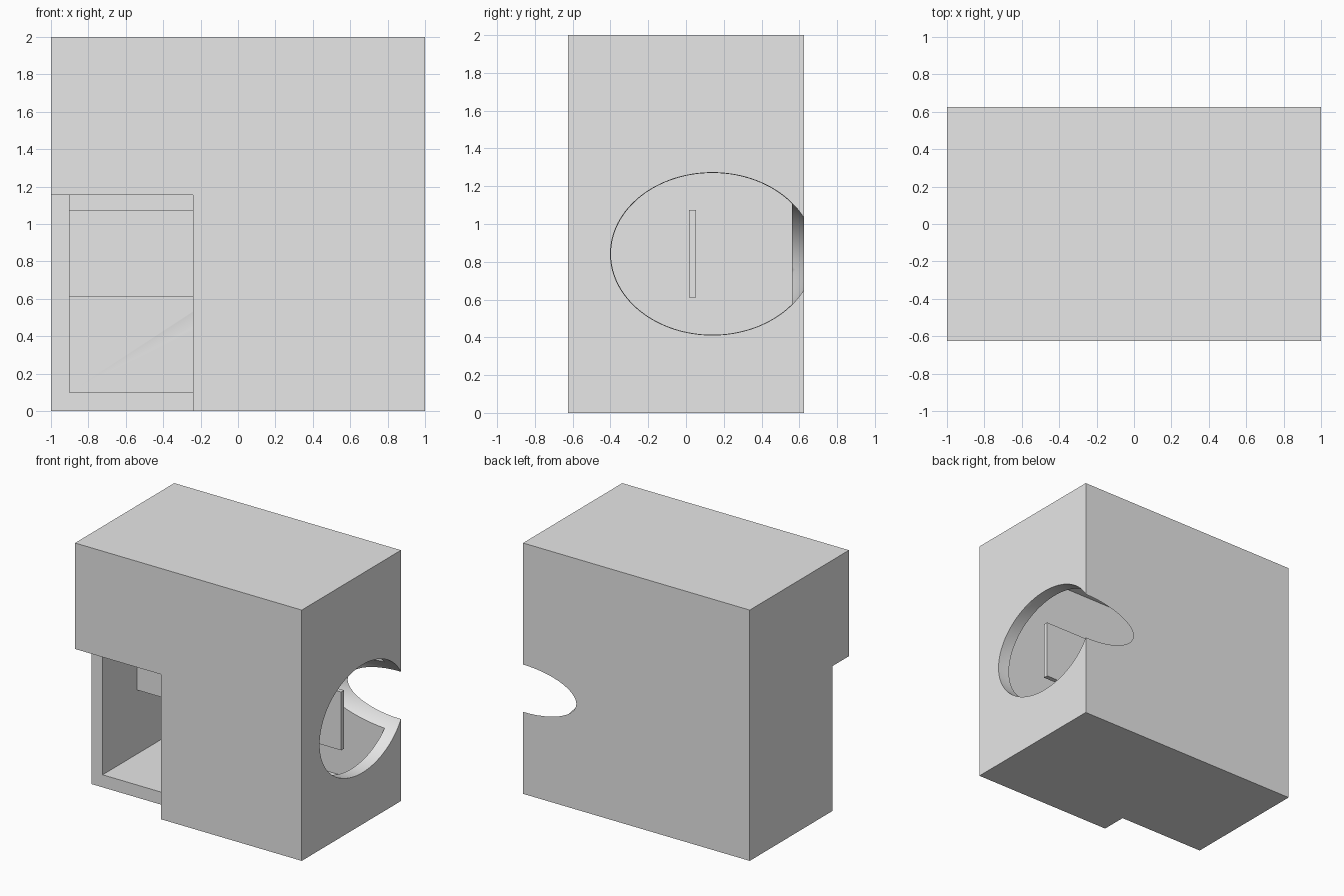
import bpy
import math

if "Cube" in bpy.data.objects:
    bpy.data.objects.remove(bpy.data.objects["Cube"], do_unlink=True)

GREY = (0.8, 0.8, 0.8, 1)
grey = bpy.data.materials.new("plain grey")
grey.use_nodes = True
grey.diffuse_color = GREY
grey.node_tree.nodes["Principled BSDF"].inputs["Base Color"].default_value = GREY


def box(name, low, high):
    """Axis-aligned box between two corners."""
    bpy.ops.mesh.primitive_cube_add(size=1)
    obj = bpy.context.object
    obj.name = name
    for v in obj.data.vertices:
        v.co = [h if c > 0 else l for c, l, h in zip(v.co, low, high)]
    obj.data.materials.append(grey)
    return obj


def ellipsoid(name, centre, radii):
    bpy.ops.mesh.primitive_uv_sphere_add(segments=96, ring_count=64, location=centre)
    obj = bpy.context.object
    obj.name = name
    obj.scale = radii
    obj.data.materials.append(grey)
    return obj


def carve(target, cutter):
    """Subtract the cutter from the target, then discard it."""
    cutter.hide_render = True
    mod = target.modifiers.new("carve", 'BOOLEAN')
    mod.operation = 'DIFFERENCE'
    mod.solver = 'EXACT'
    mod.object = cutter
    bpy.context.view_layer.objects.active = target
    bpy.ops.object.modifier_apply(modifier=mod.name)
    bpy.data.objects.remove(cutter, do_unlink=True)


# Hollow outer shell
shell = box("shell", (-1, -0.625, 0), (1, 0.625, 2))
carve(shell, box("cavity", (-0.9, -0.5625, 0.1), (0.9, 0.5625, 1.9)))

# Doorway notch in the lower front corner
carve(shell, box("doorway", (-1.2, -0.8, -0.2), (-0.24, -0.42, 1.155)))

# Rounded opening through the side and back walls
carve(shell, ellipsoid("round_opening", (1, 0.14, 0.842), (1.07, 0.54, 0.43)))

bpy.ops.object.select_all(action='DESELECT')
shell.select_set(True)
bpy.context.view_layer.objects.active = shell
bpy.ops.object.shade_smooth_by_angle(angle=math.radians(25))

# Upright board spanning the inside
box("inner_board", (-0.9, 0.015, 0.61), (0.9, 0.052, 1.075))
